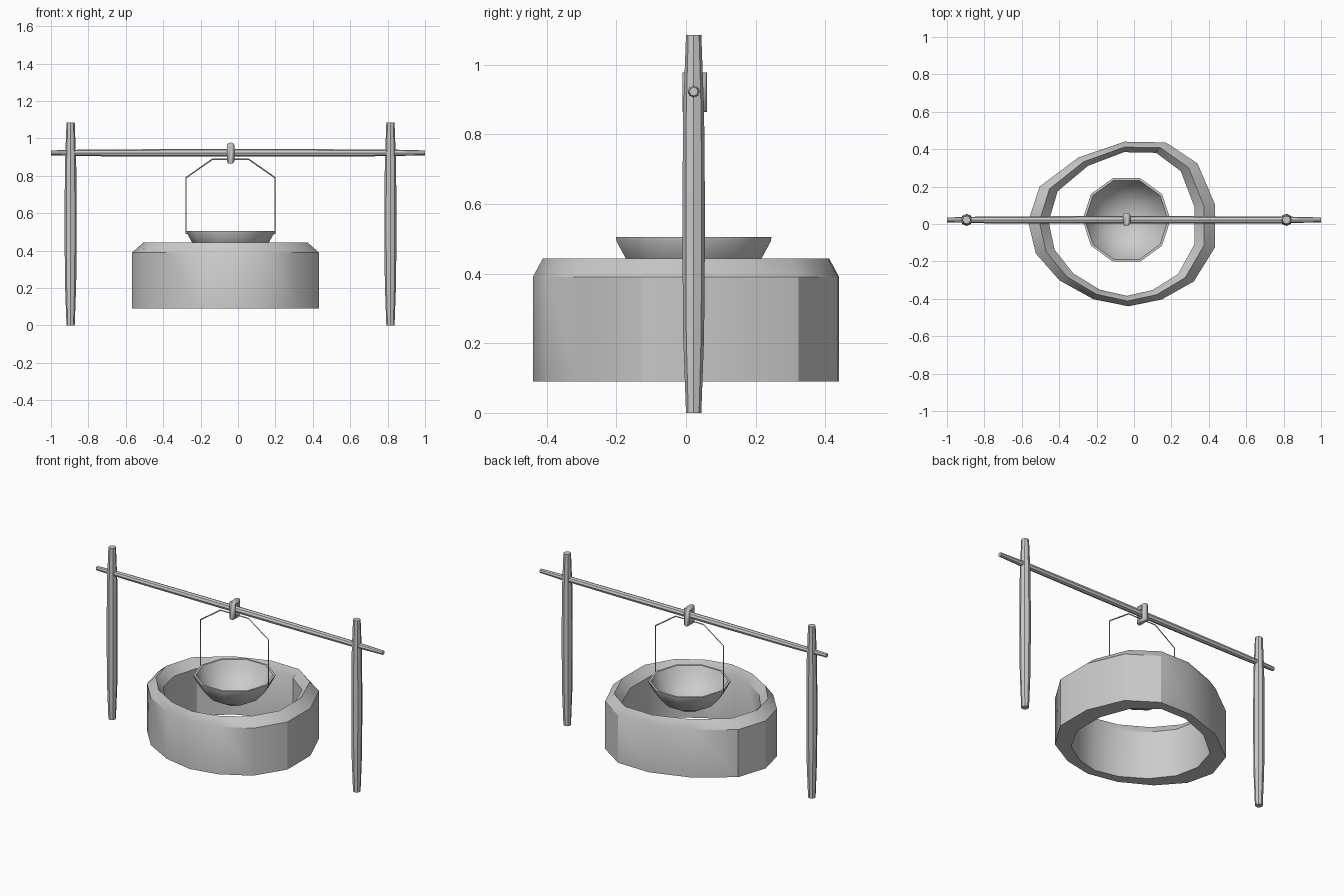
import bpy, bmesh
from math import sin, cos, tau, radians

if "Cube" in bpy.data.objects:
    bpy.data.objects.remove(bpy.data.objects["Cube"])

CX, CY = -0.04, 0.022          # hanging axis of the bowl


def loft(name, rings, loop=False, cap=False, angle=35):
    """Skin a list of closed point rings into one object."""
    bm = bmesh.new()
    vs = [[bm.verts.new(p) for p in r] for r in rings]
    n, m = len(vs[0]), len(vs)
    for i in range(m if loop else m - 1):
        a, b = vs[i], vs[(i + 1) % m]
        for j in range(n):
            k = (j + 1) % n
            bm.faces.new((a[j], a[k], b[k], b[j]))
    if cap:
        bm.faces.new(vs[0])
        bm.faces.new(vs[-1])
    bmesh.ops.remove_doubles(bm, verts=bm.verts[:], dist=1e-5)
    bmesh.ops.recalc_face_normals(bm, faces=bm.faces[:])
    me = bpy.data.meshes.new(name)
    bm.to_mesh(me)
    bm.free()
    ob = bpy.data.objects.new(name, me)
    bpy.context.collection.objects.link(ob)
    bpy.ops.object.select_all(action='DESELECT')
    ob.select_set(True)
    bpy.context.view_layer.objects.active = ob
    bpy.ops.object.shade_smooth_by_angle(angle=radians(angle))
    return ob


def circle(r, n):
    return [(r * cos(tau * i / n), r * sin(tau * i / n)) for i in range(n)]


# Upright posts, swelling in the middle
post_profile = [(0.022, 0), (0.030, 0.22), (0.032, 0.45), (0.032, 0.65),
                (0.030, 0.87), (0.022, 1.085)]
for name, px in (("left_post", -0.895), ("right_post", 0.815)):
    loft(name, [[(px + u, CY + v, z) for u, v in circle(r, 8)]
                for r, z in post_profile], cap=True)

# Crossbar with thinner ends
bar_profile = [(0.013, -1), (0.018, -0.8), (0.020, -0.3), (0.020, 0.3),
               (0.018, 0.8), (0.013, 1)]
loft("crossbar", [[(x, CY + u, 0.923 + v) for u, v in circle(r, 8)]
                  for r, x in bar_profile], cap=True)

# Square tie looped around the crossbar
t = 0.013
loft("tie_loop", [[(CX + 0.02 * u, CY + 0.003 + sy * (0.022 + t * v),
                    0.921 + sz * (0.044 + t * v)) for u, v in circle(1, 8)]
                  for sy, sz in ((1, 1), (-1, 1), (-1, -1), (1, -1))],
     loop=True, angle=50)

# Wire handle, mirrored about the bowl axis
half = [(0.222, 0.492), (0.238, 0.492), (0.238, 0.79), (0.098, 0.888)]
path = [(CX - x, z) for x, z in half] + [(CX + x, z) for x, z in reversed(half)]
cu = bpy.data.curves.new("wire_handle", 'CURVE')
cu.dimensions = '3D'
cu.bevel_depth = 0.004
cu.bevel_resolution = 0
cu.use_fill_caps = True
sp = cu.splines.new('POLY')
sp.points.add(len(path) - 1)
for p, (x, z) in zip(sp.points, path):
    p.co = (x, CY, z, 1)
bpy.context.collection.objects.link(bpy.data.objects.new("wire_handle", cu))

# Ten-sided bowl: outside up to the rim, then down the inside
bowl_profile = [(0, 0.335), (0.08, 0.345), (0.15, 0.383), (0.203, 0.44),
                (0.233, 0.493), (0.235, 0.505), (0.222, 0.505), (0.192, 0.445),
                (0.142, 0.393), (0.075, 0.357), (0, 0.347)]
loft("bowl", [[(CX + u, CY + v, z) for u, v in circle(r, 10)]
              for r, z in bowl_profile], angle=45)

# Uneven fire-pit wall with a ridged top edge
outline = [(-.05, .44), (.17, .436), (.34, .323), (.433, .105), (.433, -.125),
           (.32, -.307), (.147, -.404), (-.03, -.44), (-.217, -.402),
           (-.398, -.302), (-.525, -.158), (-.566, .013), (-.505, .2), (-.297, .356)]
wall_profile = [(1, 1, 0.09), (1, 1, 0.39), (0.88, 0.935, 0.443),
                (0.78, 0.873, 0.39), (0.78, 0.873, 0.09)]
ox = -0.067
loft("fire_pit_wall", [[(ox + (x - ox) * sx, y * sy, z) for x, y in outline]
                       for sx, sy, z in wall_profile], loop=True, angle=30)
